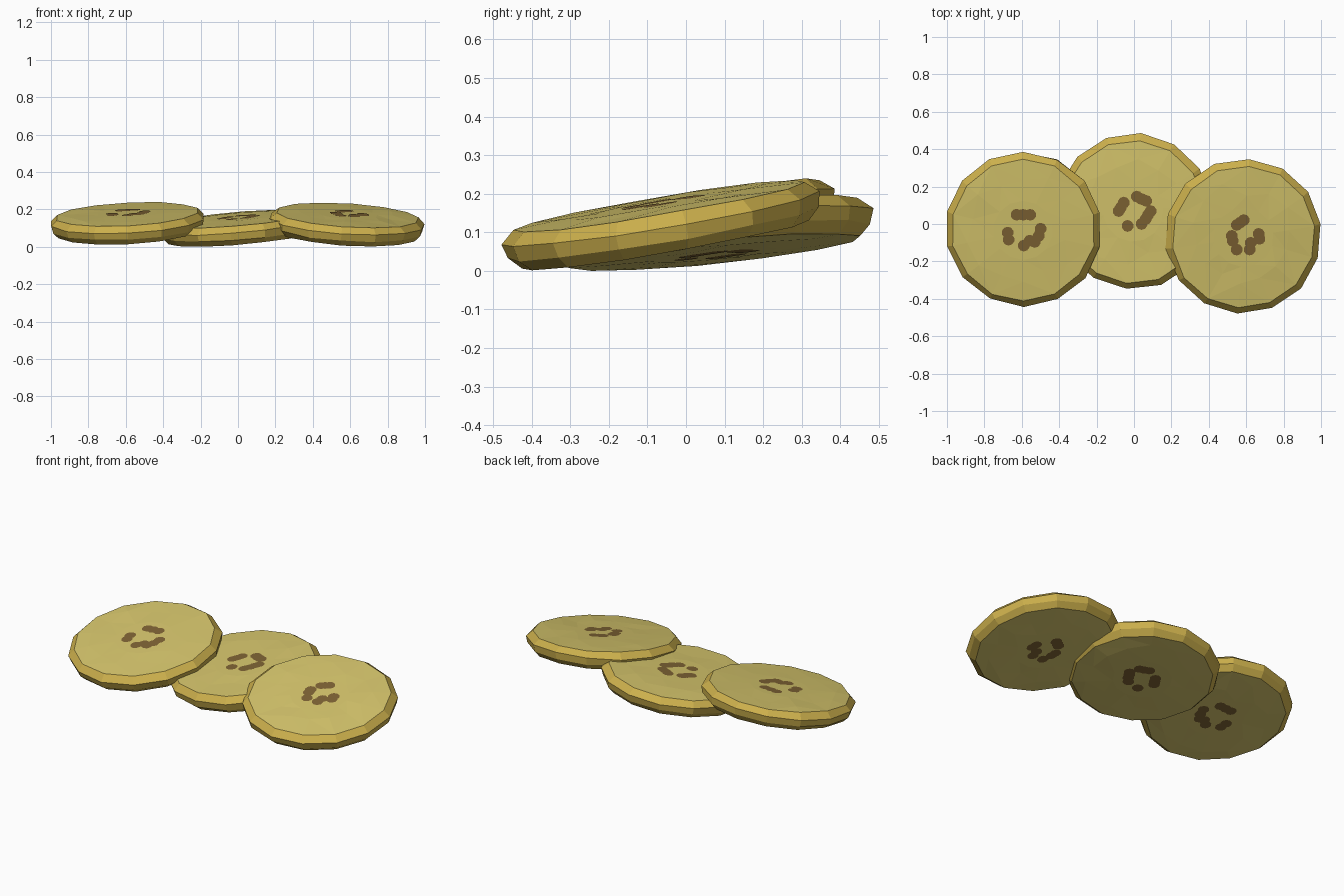
import bpy, bmesh, math, random
from mathutils import Matrix, Vector

if "Cube" in bpy.data.objects:
    bpy.data.objects.remove(bpy.data.objects["Cube"])

random.seed(4)
SIDES = 14


def material(name, rgb):
    m = bpy.data.materials.new(name)
    m.diffuse_color = (*rgb, 1)
    m.use_nodes = True
    m.node_tree.nodes["Principled BSDF"].inputs["Base Color"].default_value = m.diffuse_color
    return m


FLESH = material("pale flesh", (0.67, 0.56, 0.15))
RIM = material("golden rim", (0.60, 0.43, 0.072))
SEED = material("brown seed", (0.21, 0.125, 0.034))

# radius, height, radial jitter, height jitter, from top cap to bottom cap
PROFILE = [
    (0.160, 0.057, 0.000, 0.000),
    (0.270, 0.055, 0.045, 0.003),
    (0.385, 0.050, 0.003, 0.002),
    (0.420, 0.018, 0.003, 0.003),
    (0.411, -0.020, 0.003, 0.003),
    (0.380, -0.050, 0.003, 0.002),
    (0.270, -0.055, 0.045, 0.003),
    (0.160, -0.057, 0.000, 0.000),
]


def finish(bm, name, mats, matrix):
    mesh = bpy.data.meshes.new(name)
    bm.to_mesh(mesh)
    bm.free()
    for m in mats:
        mesh.materials.append(m)
    ob = bpy.data.objects.new(name, mesh)
    ob.matrix_world = matrix
    bpy.context.collection.objects.link(ob)
    return ob


def make_slice(name, matrix, start):
    # faceted disc: gold side bands, slightly uneven pale caps
    bm = bmesh.new()
    rings = []
    for r, z, jr, jz in PROFILE:
        ring = []
        for i in range(SIDES):
            a = math.radians(start) + math.tau * i / SIDES
            rr = r + random.uniform(-jr, jr)
            ring.append(bm.verts.new((rr * math.cos(a), rr * math.sin(a),
                                      z + random.uniform(-jz, jz))))
        rings.append(ring)
    for k in range(len(rings) - 1):
        up, low = rings[k], rings[k + 1]
        for i in range(SIDES):
            j = (i + 1) % SIDES
            f = bm.faces.new((up[i], low[i], low[j], up[j]))
            f.material_index = 1 if 2 <= k <= 4 else 0
    bm.faces.new(rings[0])
    bm.faces.new(rings[-1][::-1])
    bmesh.ops.triangulate(bm, faces=[f for f in bm.faces if f.material_index == 0])
    bmesh.ops.recalc_face_normals(bm, faces=bm.faces)
    return finish(bm, name, [FLESH, RIM], matrix)


def make_seeds(name, matrix, dots):
    # clusters of thin overlapping dots on both caps
    bm = bmesh.new()
    for x, y in dots:
        for side in (1, -1):
            turn = Matrix.Rotation(0 if side > 0 else math.pi, 4, 'X')
            bmesh.ops.create_circle(
                bm, cap_ends=True, segments=10, radius=0.032,
                matrix=Matrix.Translation((x, y, side * 0.0585)) @ turn)
    return finish(bm, name, [SEED], matrix)


# name, centre, slope along x and y, first corner angle, seed dots
SLICES = [
    ("left", (-0.59, -0.025, 0.128), (0.05, 0.165), 90,
     [(-.035, .085), (0, .085), (.038, .085), (.094, .01), (.083, -.03),
      (.062, -.062), (.003, -.082), (.035, -.055), (-.083, -.012), (-.078, -.05)]),
    ("middle", (0, 0.07, 0.102), (0.08, 0.10), 84.5,
     [(.02, .083), (.07, .06), (.045, .07), (-.05, .05), (-.078, .005), (-.065, .025),
      (-.03, -.075), (.045, -.064), (.067, -.038), (.094, .005), (.08, -.015)]),
    ("right", (0.583, -0.062, 0.122), (-0.06, 0.17), 86,
     [(0, .094), (-.037, .068), (-.02, .08), (-.064, .009), (-.059, -.018),
      (-.037, -.066), (.032, -.066), (.038, -.029), (.08, .019), (.085, -.008)]),
]

objects = []
for name, centre, slope, start, dots in SLICES:
    normal = Vector((-slope[0], -slope[1], 1)).normalized()
    tilt = Vector((0, 0, 1)).rotation_difference(normal).to_matrix().to_4x4()
    m = Matrix.Translation(centre) @ tilt
    objects.append(make_slice(name + "_slice", m, start))
    objects.append(make_seeds(name + "_seeds", m, dots))

# rest the lowest point on the ground
low = min((o.matrix_world @ v.co).z for o in objects for v in o.data.vertices)
for o in objects:
    o.location.z -= low
